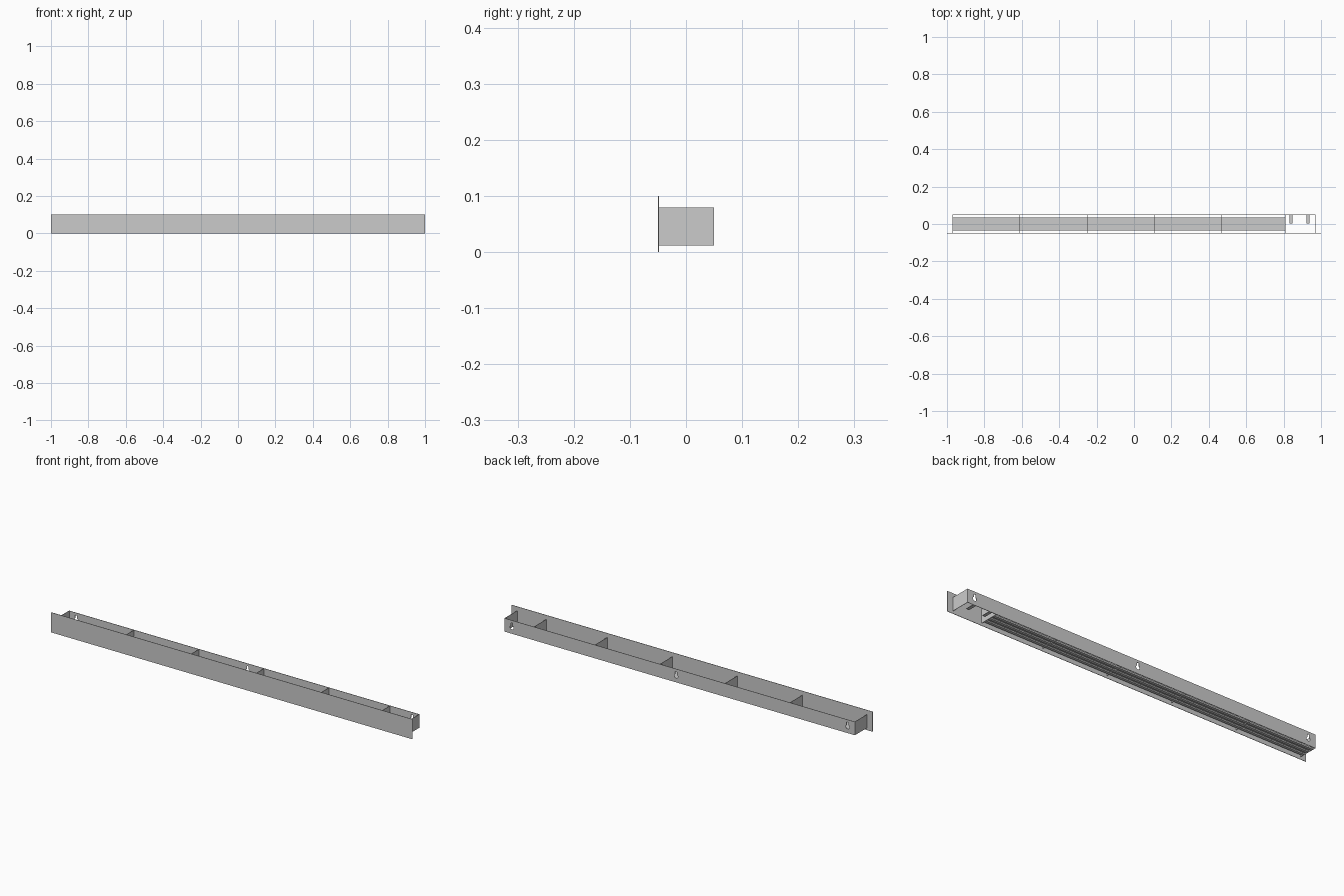
import bpy
import bmesh

if "Cube" in bpy.data.objects:
    bpy.data.objects.remove(bpy.data.objects["Cube"])

T = 0.002                # sheet thickness
Z0, Z1 = 0.012, 0.079    # box height range
END = 0.97               # half length of the box


def box(name, x0, x1, y0, y1, z0, z1):
    bm = bmesh.new()
    bmesh.ops.create_cube(bm, size=1)
    for v in bm.verts:
        v.co.x = x0 if v.co.x < 0 else x1
        v.co.y = y0 if v.co.y < 0 else y1
        v.co.z = z0 if v.co.z < 0 else z1
    mesh = bpy.data.meshes.new(name)
    bm.to_mesh(mesh)
    bm.free()
    obj = bpy.data.objects.new(name, mesh)
    bpy.context.collection.objects.link(obj)
    return obj


def cut(target, cutter):
    mod = target.modifiers.new("cut", 'BOOLEAN')
    mod.operation = 'DIFFERENCE'
    mod.solver = 'EXACT'
    mod.object = cutter
    bpy.context.view_layer.objects.active = target
    bpy.ops.object.modifier_apply(modifier=mod.name)
    bpy.data.objects.remove(cutter)


# Wide front fascia and narrower back wall
box("front_panel", -1, 1, -0.05, -0.05 + T, 0, 0.1)
back = box("back_panel", -END, END, 0.05 - T, 0.05, Z0, Z1)

# Keyhole hanging slots: round opening below, narrow slot above
for x in (-0.93, 0.02, 0.93):
    bpy.ops.mesh.primitive_cylinder_add(vertices=20, radius=0.01, depth=0.02,
                                        location=(x, 0.049, 0.043),
                                        rotation=(1.570796, 0, 0))
    cut(back, bpy.context.object)
    cut(back, box("slot_cutter", x - 0.005, x + 0.005, 0.04, 0.06, 0.043, 0.066))

# End walls and inner dividers
y0, y1 = -0.05 + T, 0.05 - T
box("left_end", -END, -END + T, y0, y1, Z0, Z1)
box("right_end", END - T, END, y0, y1, Z0, Z1)
for i, x in enumerate((-0.61, -0.25, 0.11, 0.47, 0.808)):
    box(f"divider_{i + 1}", x - T / 2, x + T / 2, y0, y1, Z0, Z1)

# Floor tray with long ribs underneath
box("floor_tray", -END + T, 0.807, -0.035, 0.035, 0.018, 0.02)
for i, y in enumerate((-0.028, 0, 0.028)):
    box(f"floor_rib_{i + 1}", -END + T, 0.807, y - 0.007, y + 0.007, Z0, 0.018)

# Small cable tabs in the open bay
for i, x in enumerate((0.84, 0.93)):
    box(f"cable_tab_{i + 1}", x - 0.008, x + 0.008, 0.002, y1, Z0, Z0 + T)
